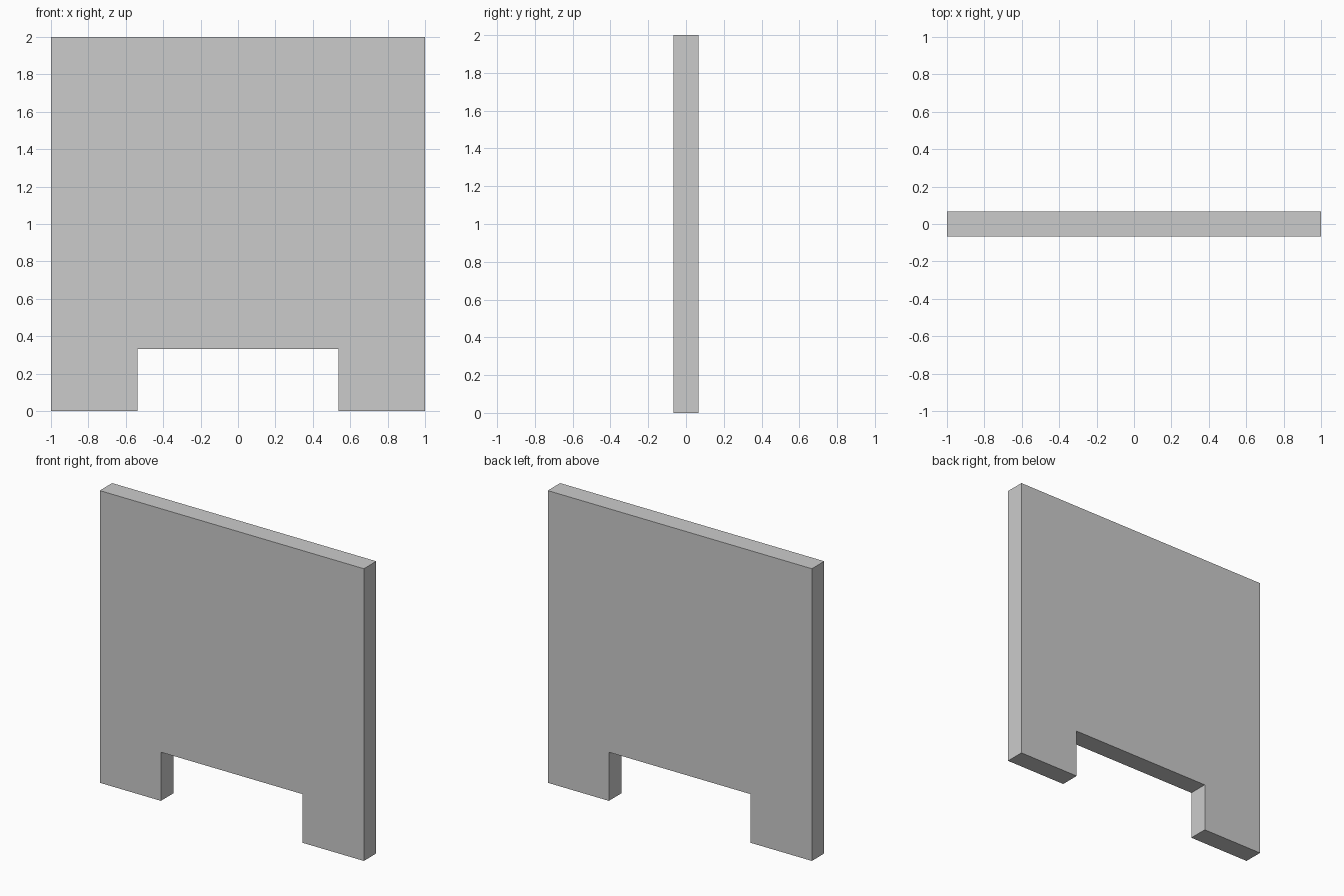
import bpy
import bmesh

if "Cube" in bpy.data.objects:
    bpy.data.objects.remove(bpy.data.objects["Cube"])

HALF_W, HEIGHT = 1.0, 2.0
HALF_T = 0.067
NOTCH_HALF_W, NOTCH_H = 0.537, 0.333

# Right half of the front outline, mirrored to give the full panel
half = [(NOTCH_HALF_W, NOTCH_H), (NOTCH_HALF_W, 0), (HALF_W, 0), (HALF_W, HEIGHT)]
outline = half + [(-x, z) for x, z in reversed(half)]

# Panel with a notch between two feet, extruded front to back
bm = bmesh.new()
face = bm.faces.new([bm.verts.new((x, -HALF_T, z)) for x, z in outline])
result = bmesh.ops.extrude_face_region(bm, geom=[face], use_keep_orig=True)
moved = [g for g in result["geom"] if isinstance(g, bmesh.types.BMVert)]
bmesh.ops.translate(bm, verts=moved, vec=(0, 2 * HALF_T, 0))
bmesh.ops.recalc_face_normals(bm, faces=bm.faces)

mesh = bpy.data.meshes.new("notched_panel")
bm.to_mesh(mesh)
bm.free()
panel = bpy.data.objects.new("notched_panel", mesh)
bpy.context.collection.objects.link(panel)
